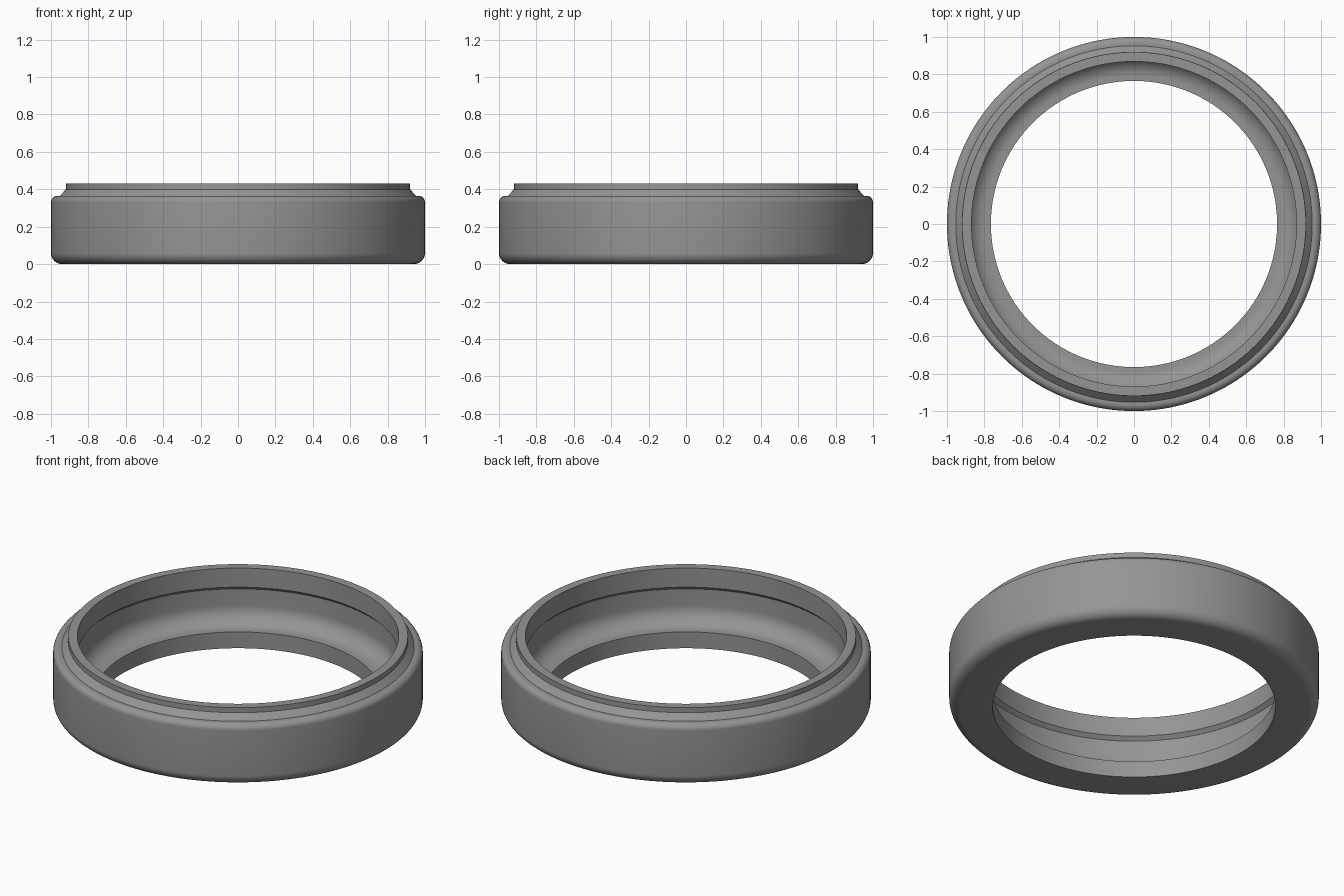
import bpy, math

if "Cube" in bpy.data.objects:
    bpy.data.objects.remove(bpy.data.objects["Cube"])

SEGMENTS = 160


def fillet(cx, cz, radius, start, end, steps=10):
    """Arc points in the (radius, height) plane, angles in degrees."""
    pts = []
    for i in range(steps + 1):
        a = math.radians(start + (end - start) * i / steps)
        pts.append((cx + radius * math.cos(a), cz + radius * math.sin(a)))
    return pts


def lathe(name, profile, material):
    """Revolve a closed (radius, height) profile around z."""
    n = len(profile)
    verts, faces = [], []
    for s in range(SEGMENTS):
        a = 2 * math.pi * s / SEGMENTS
        verts += [(r * math.cos(a), r * math.sin(a), z) for r, z in profile]
        t = (s + 1) % SEGMENTS
        for i in range(n):
            j = (i + 1) % n
            faces.append((s * n + i, t * n + i, t * n + j, s * n + j))
    mesh = bpy.data.meshes.new(name)
    mesh.from_pydata(verts, [], faces)
    mesh.materials.append(material)
    obj = bpy.data.objects.new(name, mesh)
    bpy.context.collection.objects.link(obj)
    bpy.context.view_layer.objects.active = obj
    obj.select_set(True)
    bpy.ops.object.shade_smooth_by_angle(angle=math.radians(25))
    return obj


steel = bpy.data.materials.new("steel grey")
steel.diffuse_color = (0.3, 0.3, 0.3, 1)
steel.use_nodes = True
steel.node_tree.nodes["Principled BSDF"].inputs["Base Color"].default_value = steel.diffuse_color

# Counter-clockwise section: underside, outer wall, stepped collar, bore
profile = [(0.765, 0.0)]
profile += fillet(0.94, 0.06, 0.06, -90, 0)           # lower outer rounding
profile += fillet(0.965, 0.33, 0.035, 0, 90)          # upper outer rounding
profile += [(0.953, 0.365), (0.919, 0.40)]            # shoulder and sloped collar
profile += [(0.919, 0.43), (0.869, 0.43)]             # top rim
profile += [(0.869, 0.316), (0.89, 0.296)]            # bore and undercut
profile += fillet(0.79, 0.197, 0.10, 0, -90, 14)      # inner seat rounding
profile += [(0.765, 0.097)]                           # lip edge

lathe("bearing_ring", profile, steel)
